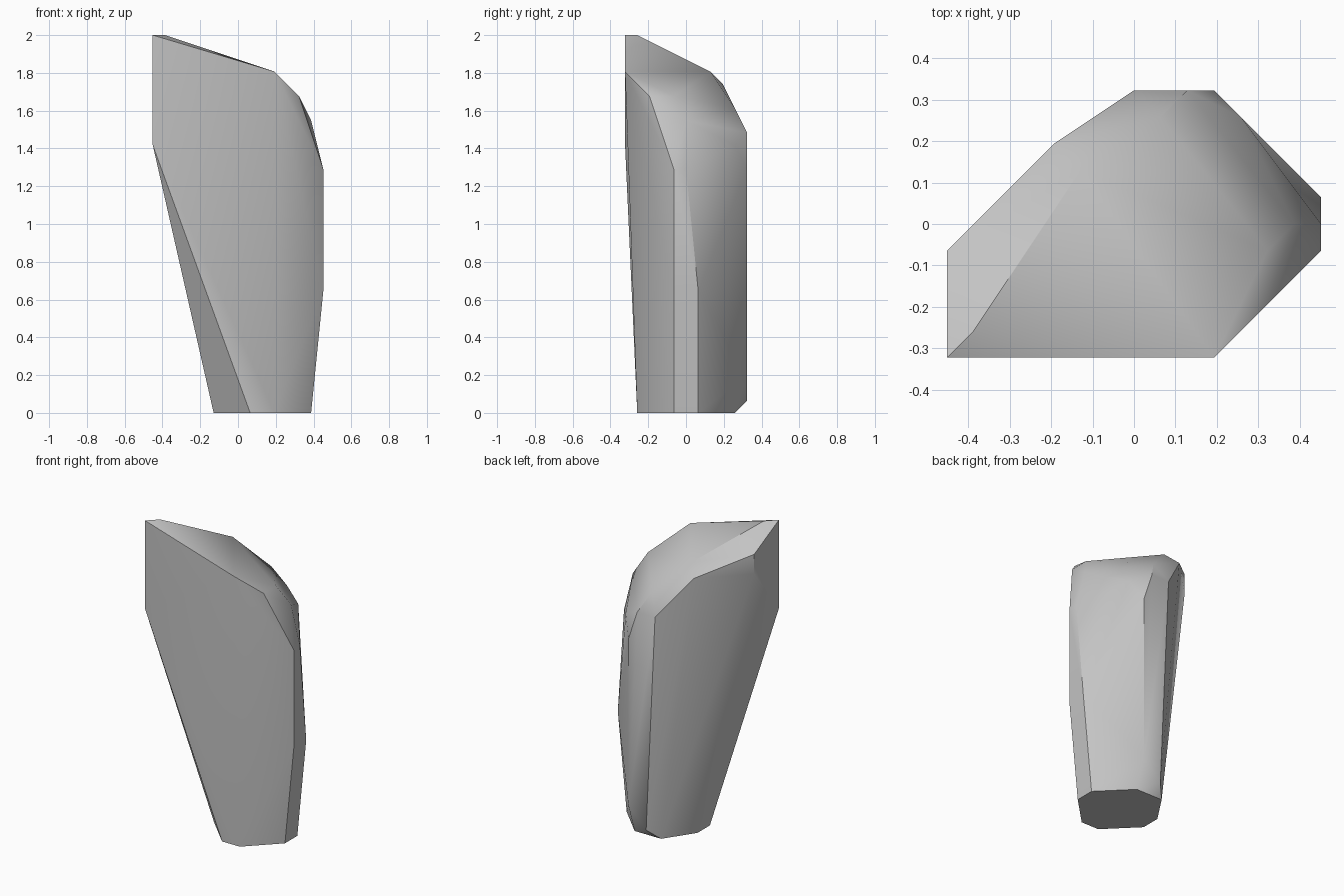
import bpy
import bmesh
from math import radians

# Remove the default object
default_cube = bpy.data.objects.get("Cube")
if default_cube:
    bpy.data.objects.remove(default_cube, do_unlink=True)

STEP = 2 / 31  # the rock's corners sit on a regular lattice


def make_material(name, colour):
    material = bpy.data.materials.new(name)
    material.use_nodes = True
    material.diffuse_color = colour
    shader = next(n for n in material.node_tree.nodes if n.type == "BSDF_PRINCIPLED")
    shader.inputs["Base Color"].default_value = colour
    shader.inputs["Roughness"].default_value = 0.9
    return material


def make_hull(name, corner_groups, material, sharp_angle):
    """Wrap a convex faceted skin around the named groups of corners."""
    bm = bmesh.new()
    for corners in corner_groups.values():
        for corner in corners:
            bm.verts.new([STEP * value for value in corner])
    hull = bmesh.ops.convex_hull(bm, input=bm.verts)
    unused = {g for key in ("geom_interior", "geom_unused") for g in hull[key]
              if isinstance(g, bmesh.types.BMVert)}
    bmesh.ops.delete(bm, geom=list(unused), context="VERTS")
    bmesh.ops.dissolve_limit(bm, angle_limit=radians(0.2),
                             verts=bm.verts, edges=bm.edges)
    bmesh.ops.recalc_face_normals(bm, faces=bm.faces)

    # Worn stone: soft facets with crisp ridges, and a soft front corner
    for face in bm.faces:
        face.smooth = True
    for edge in bm.edges:
        front_corner = all(v.co.y < -3.5 * STEP and abs(v.co.x - 3 * STEP) < 0.01
                           for v in edge.verts)
        edge.smooth = front_corner or edge.calc_face_angle() < radians(sharp_angle)

    mesh = bpy.data.meshes.new(name)
    bm.to_mesh(mesh)
    bm.free()
    mesh.materials.append(material)
    rock = bpy.data.objects.new(name, mesh)
    bpy.context.collection.objects.link(rock)
    return rock


corner_groups = {
    # Eight-sided foot
    "foot": [(3, -4, 0), (1, -4, 0), (-2, -1, 0), (-2, 1, 0),
             (0, 4, 0), (3, 4, 0), (6, 1, 0), (6, -1, 0)],
    # Flat front slab rising to the peak
    "front": [(-7, -5, 22), (-7, -5, 31), (-6, -4, 31), (3, -5, 28)],
    # Narrow side bulge
    "side": [(5, -3, 26), (5, -1, 26), (6, 0, 24), (7, 0, 20),
             (7, -1, 20), (7, -1, 10), (7, 1, 10)],
    # Overhanging shoulder
    "shoulder": [(-7, -1, 29), (-7, -1, 27), (-3, 3, 27), (-2, 2, 28)],
    # Rounded back
    "back": [(0, 5, 23), (2, 5, 23), (1, 4, 25), (4, 4, 22),
             (3, 5, 20), (3, 5, 3), (1, 5, 1)],
}

stone_grey = make_material("stone grey", (0.55, 0.55, 0.55, 1))
make_hull("standing_rock", corner_groups, stone_grey, sharp_angle=32)
